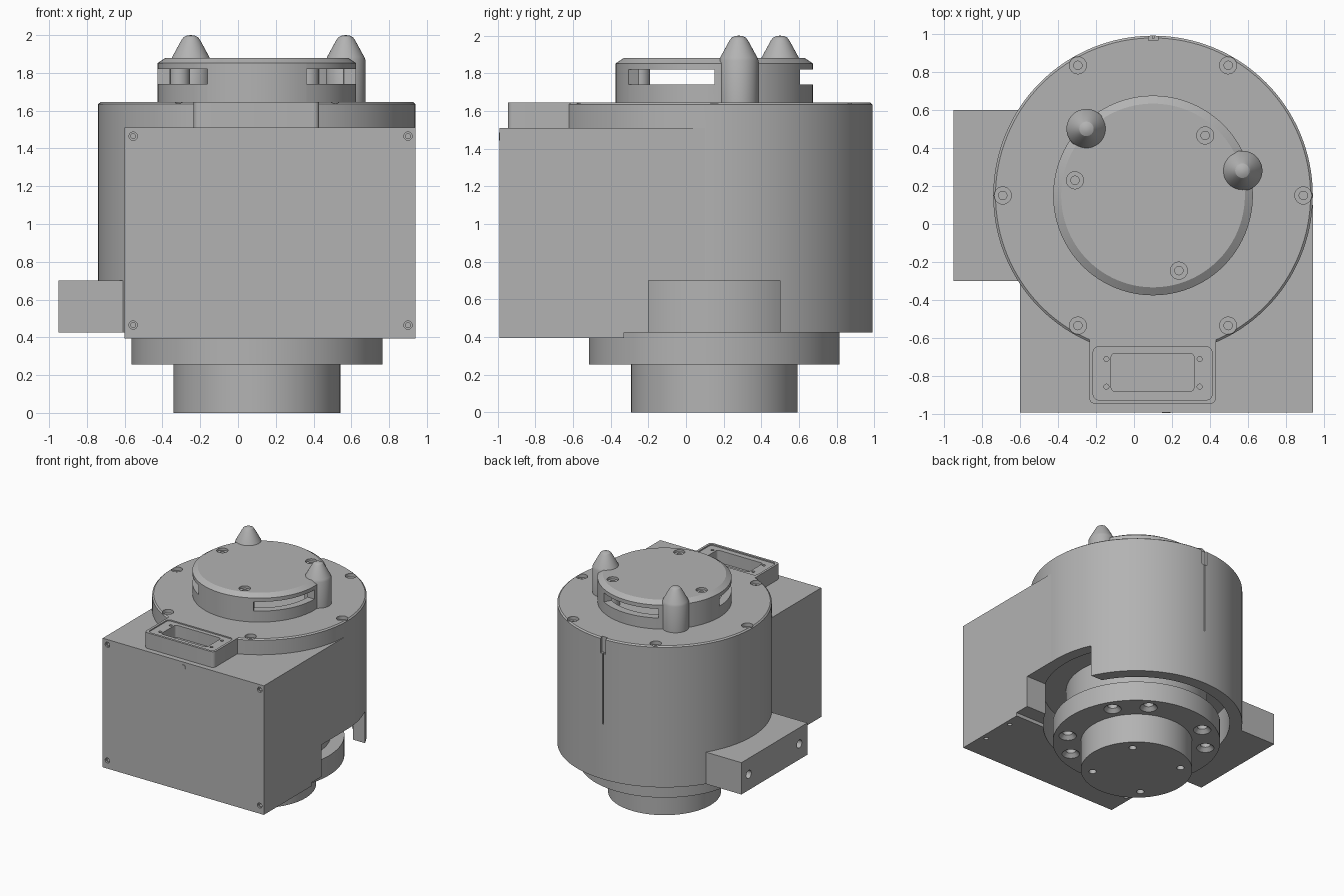
import bpy, bmesh, math
from mathutils import Vector, Matrix

if "Cube" in bpy.data.objects:
    bpy.data.objects.remove(bpy.data.objects["Cube"])

CX, CY = 0.10, 0.15          # shared axis of all turned parts
UP, DOWN, FRONT, SIDE = (0, 0, 1), (0, 0, -1), (0, -1, 0), (-1, 0, 0)

grey = bpy.data.materials.new("plain grey")
grey.use_nodes = True
grey.diffuse_color = (0.45, 0.45, 0.45, 1)
grey.node_tree.nodes["Principled BSDF"].inputs["Base Color"].default_value = (0.45, 0.45, 0.45, 1)


def finish(name, bm):
    bmesh.ops.recalc_face_normals(bm, faces=bm.faces[:])
    mesh = bpy.data.meshes.new(name)
    bm.to_mesh(mesh)
    bm.free()
    mesh.materials.append(grey)
    obj = bpy.data.objects.new(name, mesh)
    bpy.context.collection.objects.link(obj)
    return obj


def lathe(name, profile, places=((CX, CY, 0),), out=UP, segs=96):
    """Turned solid from (radius, height) points, repeated at each place."""
    bm = bmesh.new()
    turn = Vector(UP).rotation_difference(Vector(out)).to_matrix().to_4x4()
    for place in places:
        m = Matrix.Translation(place) @ turn
        rings = []
        for r, z in profile:
            n = segs if r > 0 else 1
            angles = [2 * math.pi * i / segs for i in range(n)]
            rings.append([bm.verts.new(m @ Vector((r * math.cos(a), r * math.sin(a), z)))
                          for a in angles])
        for a, b in zip(rings, rings[1:]):
            for i in range(segs):
                j = (i + 1) % segs
                quad = [a[i % len(a)], a[j % len(a)], b[j % len(b)], b[i % len(b)]]
                bm.faces.new(list(dict.fromkeys(quad)))
    return finish(name, bm)


def disc(name, r, z0, z1, places=((CX, CY, 0),), chamfer=(0, 0), segs=96):
    top = [(r, z1)] if not chamfer[0] else [(r, z1 - chamfer[1]), (r - chamfer[0], z1)]
    return lathe(name, [(0, z0), (r, z0)] + top + [(0, z1)], places, UP, segs)


def prism(name, outlines, z0, z1):
    bm = bmesh.new()
    for outline in outlines:
        low = [bm.verts.new((x, y, z0)) for x, y in outline]
        high = [bm.verts.new((x, y, z1)) for x, y in outline]
        bm.faces.new(low)
        bm.faces.new(high)
        for i in range(len(low)):
            j = (i + 1) % len(low)
            bm.faces.new((low[i], low[j], high[j], high[i]))
    return finish(name, bm)


def rect(x0, x1, y0, y1, r=0):
    if not r:
        return [(x0, y0), (x1, y0), (x1, y1), (x0, y1)]
    pts = []
    corners = [(x1 - r, y1 - r), (x0 + r, y1 - r), (x0 + r, y0 + r), (x1 - r, y0 + r)]
    for k, (x, y) in enumerate(corners):
        for i in range(6):
            a = math.radians(90 * k + 18 * i)
            pts.append((x + r * math.cos(a), y + r * math.sin(a)))
    return pts


def box(name, x0, x1, y0, y1, z0, z1, r=0):
    return prism(name, [rect(x0, x1, y0, y1, r)], z0, z1)


def arc(r, a0, a1, n=24):
    steps = [math.radians(a0 + (a1 - a0) * i / n) for i in range(n + 1)]
    return [(CX + r * math.cos(a), CY + r * math.sin(a)) for a in steps]


def circle_places(r, degrees, z):
    return [(CX + r * math.cos(math.radians(a)), CY + r * math.sin(math.radians(a)), z)
            for a in degrees]


def holes(places, out, wide, narrow, step, depth, cone=False):
    """Stepped or countersunk hole cutters."""
    rim = [(wide, 0)] if cone else []
    profile = [(0, 0.02), (wide, 0.02)] + rim + [(narrow, -step), (narrow, -depth), (0, -depth)]
    if not cone and wide > narrow:
        profile.insert(2, (wide, -step))
    return lathe("hole_cutter", profile, places, out, 24)


def combine(obj, tools, operation="DIFFERENCE"):
    bpy.context.view_layer.objects.active = obj
    for tool in tools:
        mod = obj.modifiers.new("combine", "BOOLEAN")
        mod.operation, mod.solver, mod.object = operation, "EXACT", tool
        bpy.ops.object.modifier_apply(modifier=mod.name)
        bpy.data.objects.remove(tool)


# Main housing: round shell, square case, cable neck and side block in one casting
housing = disc("housing", 0.84, 0.425, 1.645, chamfer=(0.012, 0.01), segs=128)
combine(housing, [
    box("case", -0.60, 0.94, -0.99, 0.10, 0.425, 1.51),
    box("case_floor", -0.60, 0.94, -0.99, -0.33, 0.395, 0.45),
    box("neck", -0.235, 0.43, -0.945, -0.50, 1.48, 1.645, 0.03),
    box("side_block", -0.95, -0.56, -0.30, 0.60, 0.425, 0.70),
], "UNION")

case_screws = [(x, -0.99, z) for x in (-0.555, 0.90) for z in (0.465, 1.465)]
floor_screws = [(x, y, 0.395) for x in (-0.555, 0.895) for y in (-0.76, -0.47)]
neck_screws = [(x, y, 1.635) for x in (-0.145, 0.345) for y in (-0.855, -0.71)]
combine(housing, [
    # hollow underside and side opening
    disc("hollow_cutter", 0.74, 0.30, 0.72),
    box("opening_cutter", 0.45, 1.10, -0.20, 0.50, 0.30, 0.70),
    # neck rim and window
    box("rim_cutter", -0.215, 0.41, -0.925, -0.645, 1.635, 1.70, 0.03),
    box("window_cutter", -0.12, 0.315, -0.88, -0.68, 1.53, 1.70, 0.02),
    # rear notch and seam
    box("notch_cutter", 0.075, 0.125, 0.965, 1.10, 1.51, 1.70),
    box("seam_cutter", 0.096, 0.104, 0.975, 1.10, 0.90, 1.53),
    # screw holes
    holes(circle_places(0.79, range(0, 360, 60), 1.645), UP, 0.045, 0.022, 0.03, 0.07),
    holes(case_screws, FRONT, 0.022, 0.013, 0.015, 0.04),
    holes(floor_screws, DOWN, 0.018, 0.018, 0.03, 0.06),
    holes(neck_screws, UP, 0.013, 0.013, 0.02, 0.05),
    holes([(-0.95, y, 0.56) for y in (-0.19, 0.50)], SIDE, 0.035, 0.035, 0.05, 0.10),
])
front_plug = lathe("front_plug", [(0, 0), (0.022, 0), (0.022, 0.003), (0, 0.003)],
                   [(0.17, -0.99, 1.465)], FRONT, 24)

# Rotating base: core, flange and hub
core = disc("core", 0.56, 0.40, 0.74)
flange = disc("flange", 0.665, 0.255, 0.425)
combine(flange, [holes(circle_places(0.555, [a + s for a in (45, 135, 225, 315) for s in (-15, 15)],
                                     0.255), DOWN, 0.07, 0.04, 0.03, 0.09, True)])
hub = disc("hub", 0.4425, 0.0, 0.27)
combine(hub, [holes(circle_places(0.35, (45, 135, 225, 315), 0), DOWN, 0.03, 0.03, 0.05, 0.08)])

# Vented cap on top
cap_screws = circle_places(0.418, (49, 169, 289), 1.88)
cap = disc("cap", 0.525, 1.64, 1.88, chamfer=(0.042, 0.028))
combine(cap, [
    disc("cap_hollow_cutter", 0.46, 1.66, 1.835),
    prism("vent_cutter", [arc(0.60, a, a + 60) + arc(0.43, a + 60, a) for a in (60, 180, 300)],
          1.74, 1.82),
    holes(cap_screws, UP, 0.045, 0.022, 0.02, 0.035),
])
cap_bosses = disc("cap_bosses", 0.055, 1.65, 1.84, [(x, y, 0) for x, y, z in cap_screws], segs=32)

# Two posts with rounded conical tips
post_profile = [(0, 1.64), (0.105, 1.64), (0.105, 1.868), (0.098, 1.885), (0.05, 1.973),
                (0.038, 1.989), (0.02, 1.998), (0, 2.0)]
posts = lathe("tip_posts", post_profile, [(-0.25, 0.50, 0), (0.57, 0.28, 0)], UP, 48)

# Smooth the turned surfaces and keep edges crisp
bpy.ops.object.select_all(action="DESELECT")
for part in (housing, front_plug, core, flange, hub, cap, cap_bosses, posts):
    part.select_set(True)
    bpy.context.view_layer.objects.active = part
bpy.ops.object.shade_smooth_by_angle(angle=math.radians(25))
